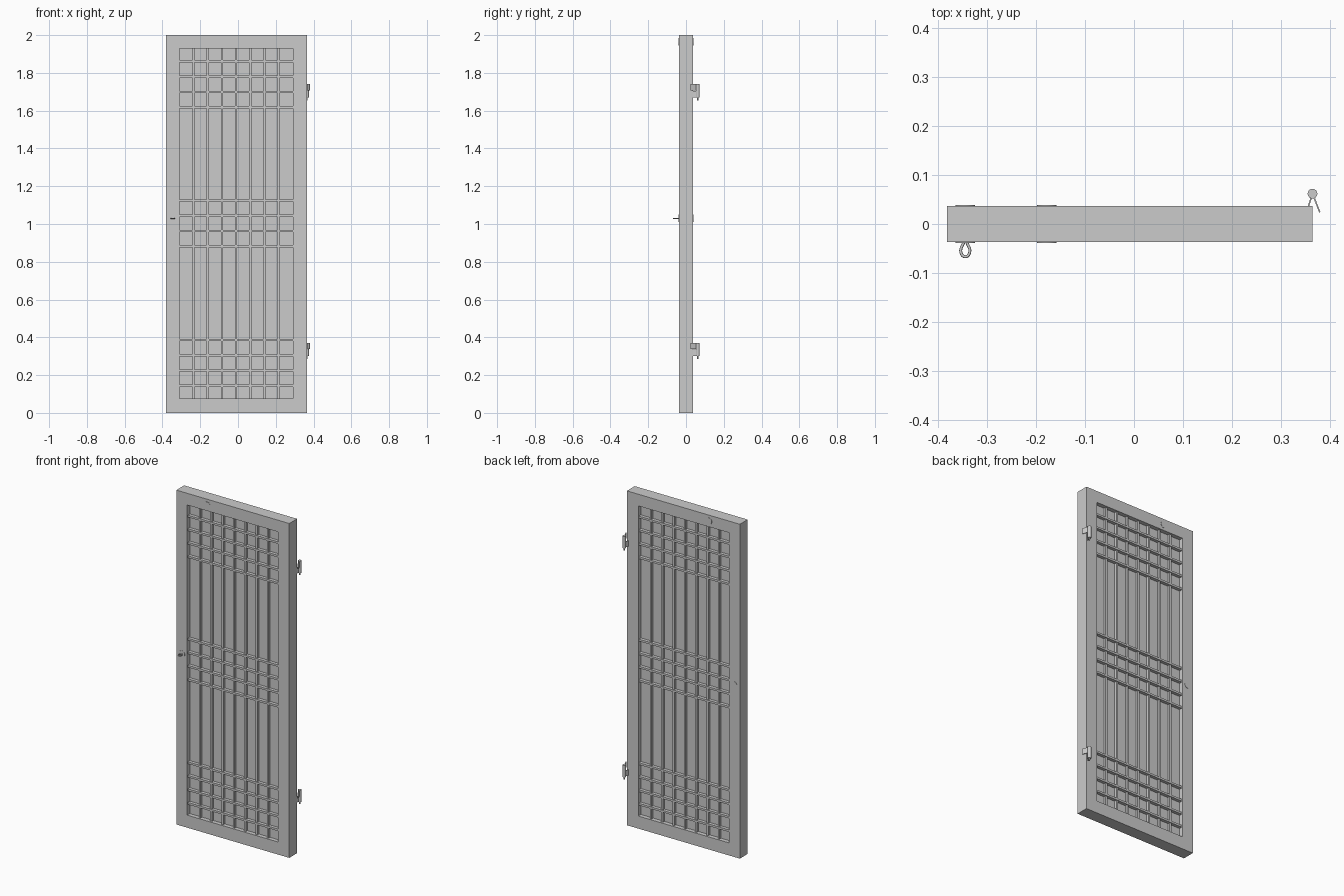
import bpy
from mathutils import Vector

cube = bpy.data.objects.get("Cube")
if cube:
    bpy.data.objects.remove(cube, do_unlink=True)

grey = bpy.data.materials.new("plain grey")
grey.use_nodes = True
color = (0.6, 0.6, 0.6, 1)
grey.diffuse_color = color
grey.node_tree.nodes["Principled BSDF"].inputs["Base Color"].default_value = color


def finish(obj, name):
    obj.name = name
    obj.data.materials.clear()
    obj.data.materials.append(grey)
    return obj


def box(name, x0, x1, y0, y1, z0, z1):
    mesh = bpy.data.meshes.new(name)
    # Each corner index holds one bit per axis
    corners = [(x, y, z) for x in (x0, x1) for y in (y0, y1) for z in (z0, z1)]
    faces = [(0, 1, 3, 2), (4, 6, 7, 5), (0, 4, 5, 1),
             (2, 3, 7, 6), (0, 2, 6, 4), (1, 5, 7, 3)]
    mesh.from_pydata(corners, [], faces)
    obj = bpy.data.objects.new(name, mesh)
    bpy.context.collection.objects.link(obj)
    return finish(obj, name)


def cylinder(name, start, end, radius, sides=16):
    start, end = Vector(start), Vector(end)
    axis = end - start
    bpy.ops.mesh.primitive_cylinder_add(
        vertices=sides, radius=radius, depth=axis.length, location=(start + end) / 2,
        rotation=axis.to_track_quat("Z", "Y").to_euler())
    bpy.ops.object.shade_smooth_by_angle()
    return finish(bpy.context.object, name)


def leaf(name, start, end, z0, z1, thickness=0.003):
    # Thin upright plate running between two points seen from above
    a, b = Vector(start), Vector(end)
    side = Vector((a.y - b.y, b.x - a.x)).normalized() * thickness / 2
    outline = [a + side, b + side, b - side, a - side]
    mesh = bpy.data.meshes.new(name)
    mesh.from_pydata([(p.x, p.y, z) for z in (z0, z1) for p in outline], [],
                     [(3, 2, 1, 0), (4, 5, 6, 7)] +
                     [(i, (i + 1) % 4, (i + 1) % 4 + 4, i + 4) for i in range(4)])
    obj = bpy.data.objects.new(name, mesh)
    bpy.context.collection.objects.link(obj)
    finish(obj, name)


# Door frame
left, right, half, top = -0.382, 0.365, 0.037, 2.0
in_left, in_right, in_low, in_high = -0.31, 0.29, 0.075, 1.93
box("hinge_stile", in_right, right, -half, half, 0, top)
box("latch_stile", left, in_left, -half, half, 0, top)
box("bottom_rail", in_left, in_right, -half, half, 0, in_low)
box("top_rail", in_left, in_right, -half, half, in_high, top)

# Recessed panel with lattice bars showing on both sides
box("panel", in_left, in_right, -0.012, 0.012, in_low, in_high)
bar = 0.006
step = (in_right - in_left) / 8
for i in range(1, 8):
    x = in_left + i * step
    box("upright_bar", x - bar, x + bar, -0.026, 0.026, in_low, in_high)
for base in (0.143, 0.882, 1.618):
    for i in range(4):
        z = base + i * 0.081
        box("cross_bar", in_left, in_right, -0.031, 0.031, z - bar, z + bar)

# Thin round plates on both sides
knob_x, knob_z = -0.345, 1.03
for name, x, z in (("pull_plate", knob_x, knob_z), ("peg_plate", -0.178, 1.965)):
    cylinder(name, (x, -0.039, z), (x, 0.039, z), 0.02)

# Teardrop pull loop
curve = bpy.data.curves.new("pull_loop", "CURVE")
curve.dimensions = "3D"
curve.bevel_depth = 0.003
curve.bevel_resolution = 2
curve.resolution_u = 6
spline = curve.splines.new("BEZIER")
points = [(-0.003, -0.037), (-0.009, -0.058), (0, -0.067), (0.009, -0.058), (0.003, -0.037)]
spline.bezier_points.add(len(points) - 1)
for p, (x, y) in zip(spline.bezier_points, points):
    p.co = (knob_x + x, y, knob_z)
    p.handle_left_type = p.handle_right_type = "AUTO"
loop = bpy.data.objects.new("pull_loop", curve)
bpy.context.collection.objects.link(loop)
finish(loop, "pull_loop")

# Pair of lift-off hinges
pin = (0.365, 0.062)
for z in (0.295, 1.665):
    cylinder("hinge_barrel", (*pin, z + 0.005), (*pin, z + 0.076), 0.01)
    cylinder("hinge_pin", (*pin, z - 0.01), (*pin, z + 0.005), 0.004)
    leaf("door_leaf", pin, (0.357, 0.037), z + 0.005, z + 0.04)
    leaf("wall_leaf", pin, (0.38, 0.024), z + 0.042, z + 0.076)
